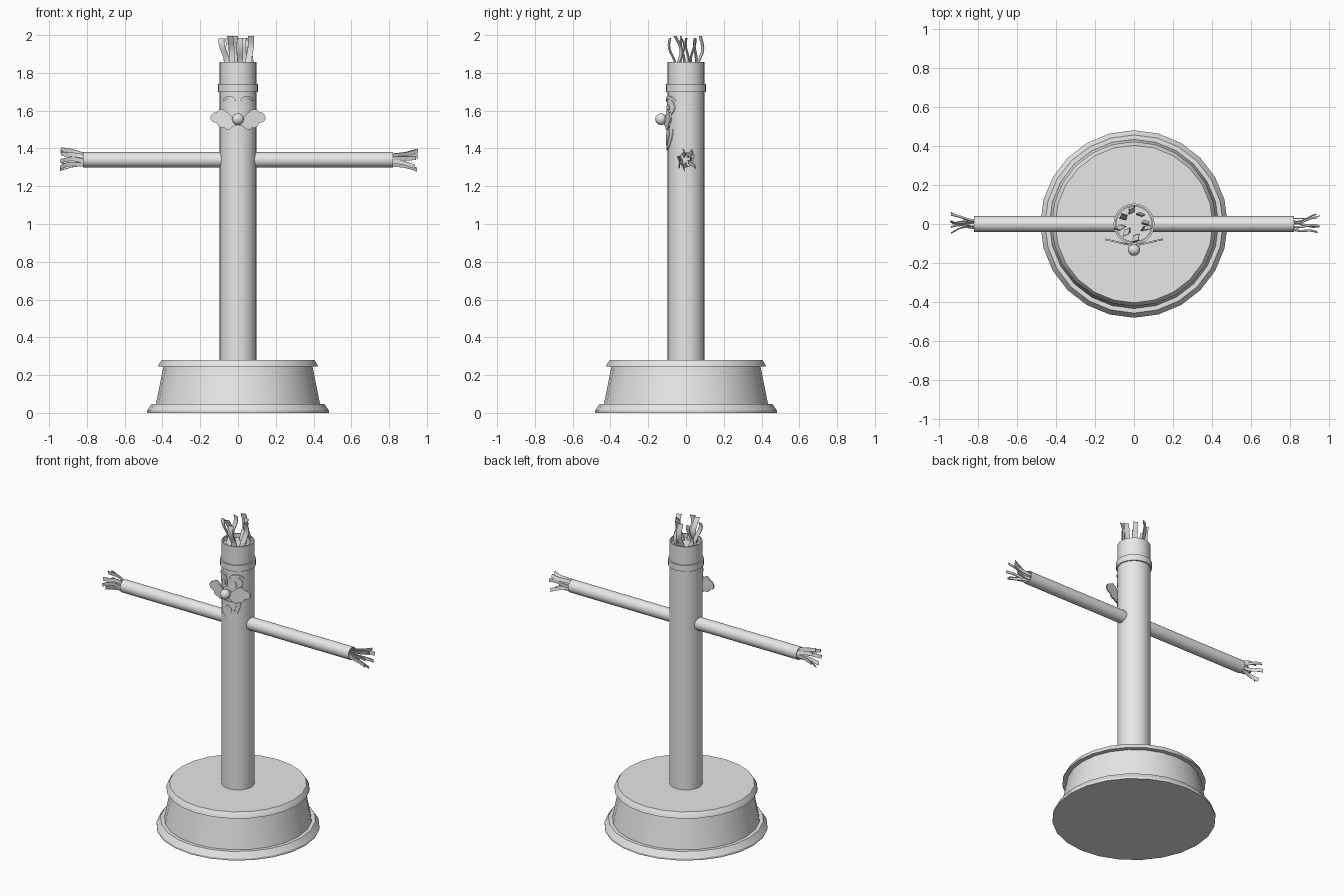
import bpy, bmesh, random
from math import sin, cos, pi, sqrt, radians
from mathutils import Matrix, Vector

random.seed(4)
if "Cube" in bpy.data.objects:
    bpy.data.objects.remove(bpy.data.objects["Cube"])

grey = bpy.data.materials.new("plain_grey")
grey.use_nodes = True
grey.diffuse_color = (0.8, 0.8, 0.8, 1)
grey.node_tree.nodes["Principled BSDF"].inputs["Base Color"].default_value = (0.8, 0.8, 0.8, 1)
parts = []


def finish(bm, name):
    bmesh.ops.recalc_face_normals(bm, faces=bm.faces)
    mesh = bpy.data.meshes.new(name)
    bm.to_mesh(mesh)
    bm.free()
    mesh.materials.append(grey)
    obj = bpy.data.objects.new(name, mesh)
    bpy.context.collection.objects.link(obj)
    parts.append(obj)
    return obj


def lathe(name, profile, segments, matrix=Matrix()):
    """Turn an (r, z) profile around the z axis; end rings are capped."""
    bm = bmesh.new()
    rings = [[bm.verts.new((r * cos(2 * pi * i / segments), r * sin(2 * pi * i / segments), z))
              for i in range(segments)] for r, z in profile]
    for a, b in zip(rings, rings[1:]):
        for i in range(segments):
            j = (i + 1) % segments
            bm.faces.new((a[i], a[j], b[j], b[i]))
    bm.faces.new(rings[0])
    bm.faces.new(rings[-1])
    bm.transform(matrix)
    return finish(bm, name)


def wrap(offset):
    """Depth that hugs the round body."""
    radius = 0.097 + offset
    return lambda x: -sqrt(max(radius ** 2 - x * x, 0))


def plate(name, outline, depth, thick):
    """Flat (x, z) outline, sliced in strips, bent by depth(x) and thickened."""
    bm = bmesh.new()
    bm.faces.new([bm.verts.new((x, 0, z)) for x, z in outline])
    bmesh.ops.triangulate(bm, faces=bm.faces)
    for i in range(-9, 10):
        bmesh.ops.bisect_plane(bm, geom=bm.verts[:] + bm.edges[:] + bm.faces[:],
                               plane_co=(i * 0.015, 0, 0), plane_no=(1, 0, 0))
    for v in bm.verts:
        v.co.y = depth(v.co.x)
    new = bmesh.ops.extrude_face_region(bm, geom=bm.faces[:], use_keep_orig=True)["geom"]
    for v in new:
        if isinstance(v, bmesh.types.BMVert):
            v.co.y -= thick
    return finish(bm, name)


def ellipse(cx, cz, rx, rz, start=0, end=2 * pi, n=24):
    return [(cx + rx * cos(start + (end - start) * i / n),
             cz + rz * sin(start + (end - start) * i / n)) for i in range(n)]


def mirrored(half):
    """Complete a right half outline running from the centre top to the centre bottom."""
    return half + [(-x, z) for x, z in reversed(half) if x > 0]


def tuft(name, spots, length, width, splay, sway, matrix):
    """Wavy thin ribbons rising along local z."""
    bm = bmesh.new()
    steps, thick = 8, 0.004
    for x, y in spots:
        out = Vector((x, y, 0)).normalized()
        turn = random.uniform(-0.5, 0.5)
        side = Vector((cos(turn), sin(turn), 0))
        flat = Vector((-side.y, side.x, 0))
        phase, tall = random.uniform(0, 2 * pi), length * random.uniform(0.86, 1)
        last = None
        for k in range(steps + 1):
            t = k / steps
            wave = sway * (sin(5 * t + phase) - sin(phase))
            mid = Vector((x, y, t * tall)) + out * splay * t * t + (flat + side * 0.6) * wave
            ring = [bm.verts.new(mid + side * width / 2 * a + flat * thick / 2 * b)
                    for a, b in ((-1, -1), (1, -1), (1, 1), (-1, 1))]
            if last:
                for i in range(4):
                    j = (i + 1) % 4
                    bm.faces.new((last[i], last[j], ring[j], ring[i]))
            else:
                bm.faces.new(ring)
            last = ring
        bm.faces.new(last)
    bm.transform(matrix)
    return finish(bm, name)


# Blower base with a foot flange and a top lip
lathe("blower_base", [(0.481, 0), (0.481, 0.012), (0.457, 0.048), (0.434, 0.048), (0.395, 0.245),
                      (0.423, 0.245), (0.419, 0.258), (0.404, 0.28)], 24)

# Tube body, open at the top, and its head band
lathe("tube_body", [(0.097, 0.27), (0.097, 1.857), (0.09, 1.857), (0.09, 1.83)], 32)
lathe("head_band", [(0.097, 1.7), (0.105, 1.7), (0.105, 1.74), (0.097, 1.74)], 32)

# Hair ribbons
ring = [(0.062 * cos(i * pi / 4 + 0.2), 0.058 * sin(i * pi / 4 + 0.2)) for i in range(8)]
tuft("hair", ring, 0.17, 0.032, 0.014, 0.012, Matrix.Translation((0, 0, 1.83)))

# Arms with ribbon fingers
hand = [(0.024 * cos(i * pi / 3.5), 0.024 * sin(i * pi / 3.5)) for i in range(7)]
for word, sign in (("left", 1), ("right", -1)):
    aim = Matrix.Translation((0, 0, 1.34)) @ Matrix.Rotation(sign * pi / 2, 4, "Y")
    lathe(word + "_arm", [(0.04, 0.06), (0.04, 0.82), (0.036, 0.82), (0.036, 0.80)], 24, aim)
    tuft(word + "_fingers", hand, 0.155, 0.022, 0.03, 0.008, aim @ Matrix.Translation((0, 0, 0.8)))

# Eyes, pupils and brows
for word, s in (("left", 1), ("right", -1)):
    plate(word + "_eye", ellipse(s * 0.042, 1.618, 0.036, 0.044), wrap(-0.002), 0.007)
    plate(word + "_pupil", ellipse(s * 0.036, 1.61, 0.016, 0.024), wrap(0.003), 0.005)
    brow = (ellipse(s * 0.046, 1.64, 0.038, 0.038, 0.3, pi - 0.3, 10)
            + ellipse(s * 0.046, 1.64, 0.032, 0.022, pi - 0.3, 0.3, 10))
    plate(word + "_brow", brow, wrap(-0.002), 0.012)

# Mouth: lower face, opening and tongue
plate("lower_lip", ellipse(0, 1.5, 0.07, 0.112, pi, 2 * pi + 0.13, 24), wrap(-0.002), 0.007)
plate("mouth", ellipse(0, 1.5, 0.052, 0.09, pi, 2 * pi + 0.13, 24), wrap(0.002), 0.005)
plate("tongue", ellipse(0, 1.445, 0.026, 0.028), wrap(0.005), 0.005)

# Scalloped moustache standing off the face
plate("moustache", mirrored([(0, 1.575), (0.03, 1.567), (0.046, 1.582), (0.065, 1.599), (0.085, 1.608),
                             (0.1, 1.605), (0.113, 1.592), (0.128, 1.59), (0.142, 1.578), (0.147, 1.56),
                             (0.14, 1.545), (0.126, 1.538), (0.112, 1.535), (0.104, 1.518), (0.088, 1.508),
                             (0.074, 1.51), (0.06, 1.499), (0.044, 1.502), (0.028, 1.515), (0, 1.525)]),
      lambda x: -0.108 + 0.23 * abs(x), 0.009)

# Nose
bm = bmesh.new()
bmesh.ops.create_uvsphere(bm, u_segments=24, v_segments=14, radius=0.031)
bm.transform(Matrix.Translation((0, -0.132, 1.555)))
finish(bm, "nose")

# Smooth the round surfaces and keep the edges crisp
bpy.ops.object.select_all(action="DESELECT")
for obj in parts:
    obj.select_set(True)
bpy.context.view_layer.objects.active = parts[0]
bpy.ops.object.shade_smooth_by_angle(angle=radians(30))
